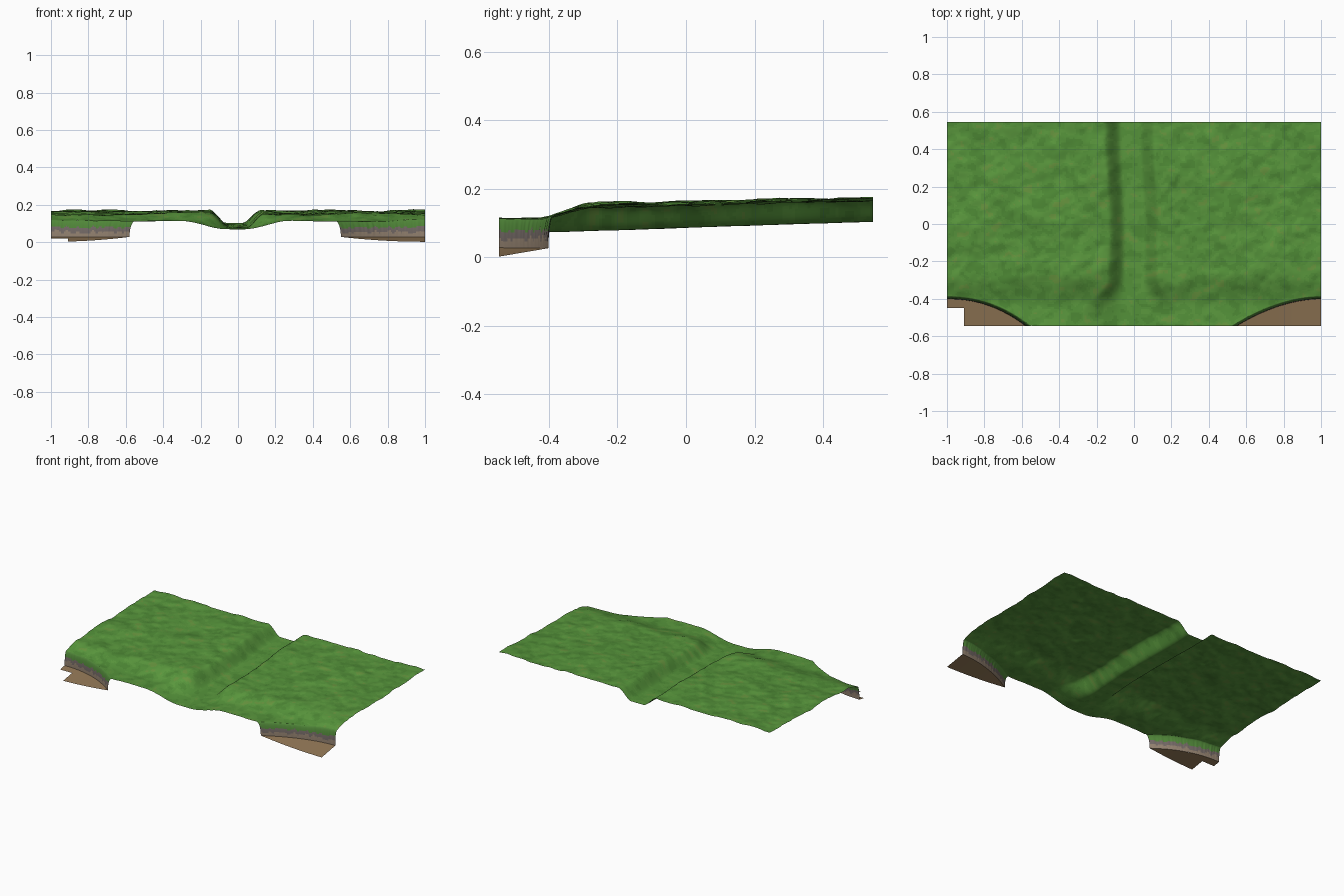
import bpy
import bmesh
import math
from mathutils import Vector, noise

cube = bpy.data.objects.get("Cube")
if cube:
    bpy.data.objects.remove(cube, do_unlink=True)

FRONT, BACK = -0.545, 0.545
# Hollow on each side: reach towards the middle, curve power
HOLLOWS = {-1: (0.45, 2.2), 1: (0.48, 1.9)}


def material(name, color):
    mat = bpy.data.materials.new(name)
    mat.use_nodes = True
    mat.diffuse_color = (*color, 1)
    bsdf = mat.node_tree.nodes["Principled BSDF"]
    bsdf.inputs["Base Color"].default_value = (*color, 1)
    bsdf.inputs["Roughness"].default_value = 0.9
    return mat


GRASS = [material("grass_dark", (0.075, 0.25, 0.035)),
         material("grass_mid", (0.09, 0.29, 0.042)),
         material("grass_light", (0.105, 0.32, 0.048)),
         material("grass_dry", (0.14, 0.31, 0.05))]
CLIFF = [material("cliff_grass", (0.08, 0.24, 0.04)),
         material("rock_grey", (0.17, 0.14, 0.13)),
         material("rock_tan", (0.29, 0.22, 0.16))]
EARTH = [material("earth", (0.28, 0.18, 0.09))]


def mix(a, b, t):
    return a + (b - a) * t


def smooth(a, b, x):
    t = min(max((x - a) / (b - a), 0), 1)
    return t * t * (3 - 2 * t)


def bumps(x, y, scale):
    return noise.noise(Vector((x * scale, y * scale, 0.37)))


def ground(x, y):
    """Height of the grass: two gently rising plateaus with a valley between."""
    rise = smooth(-0.44, -0.26, y)
    plateau = mix(0.113, 0.152, rise) + 0.022 * max(0, y + 0.26)
    rough = 0.011 * bumps(x, y, 4) + 0.006 * bumps(x, y, 11) + 0.003 * bumps(x, y, 26)
    plateau += rough * mix(0.45, 1, rise)
    floor = 0.086 + 0.032 * y + 0.1 * rough
    centre = -0.01 + 0.012 * math.sin(5 * y + 2)
    outer = mix(0.29, 0.14, smooth(-0.5, -0.3, y))
    bank = smooth(0.045, outer, abs(x - centre))
    return mix(floor, plateau, bank)


def rim(side, s, inset=0):
    """Point on the hollow's rim, from the outer side (s=0) to the front (s=1)."""
    reach, power = HOLLOWS[side]
    top = -0.385 - 0.55 * inset
    return side * (1 - (reach - inset) * s), mix(top, FRONT, s ** power)


def earth_height(s, y):
    return 0.002 + 0.17 * (y - FRONT) + 0.026 * s * s


def sheet(name, nu, nv, point, mats, pick=None):
    """Smooth grid surface from point(u, v), with normals turned upward."""
    bm = bmesh.new()
    rows = [[bm.verts.new(point(i / nu, j / nv)) for i in range(nu + 1)]
            for j in range(nv + 1)]
    for j in range(nv):
        for i in range(nu):
            quad = (rows[j][i], rows[j][i + 1], rows[j + 1][i + 1], rows[j + 1][i])
            face = bm.faces.new(quad)
            face.smooth = True
            if pick:
                face.material_index = pick(face.calc_center_median(), (j + 0.5) / nv)
    bm.normal_update()
    if sum(f.normal.z for f in bm.faces) < 0:
        bmesh.ops.reverse_faces(bm, faces=bm.faces)
    mesh = bpy.data.meshes.new(name)
    bm.to_mesh(mesh)
    bm.free()
    for mat in mats:
        mesh.materials.append(mat)
    obj = bpy.data.objects.new(name, mesh)
    bpy.context.collection.objects.link(obj)
    return obj


# Grass, trimmed at the front along both hollows
def grass_point(u, v):
    x = mix(-1, 1, u)
    side = -1 if x < 0 else 1
    s = min((1 - abs(x)) / HOLLOWS[side][0], 1)
    y = mix(rim(side, s)[1], BACK, v)
    return x, y, ground(x, y)


def grass_shade(p, v):
    tone = bumps(p.x + 0.5 * p.y, 1.6 * p.y - 0.4 * p.x, 13) + 0.5 * bumps(p.x, p.y, 34)
    return sum(tone > limit for limit in (-0.35, 0.1, 0.55))


sheet("grassland", 220, 120, grass_point, GRASS, grass_shade)


# Rocky bank with a rounded grassy lip
def cliff_point(side):
    def point(s, v):
        turn = v * math.pi / 2
        ripple = 0.005 * noise.noise(Vector((s * 30, side, 0))) * math.sin(math.pi * v)
        x, y = rim(side, s, 0.03 * math.sin(turn) + ripple)
        lip = ground(*rim(side, s))
        base = earth_height(s, rim(side, s, 0.03)[1])
        return x, y, mix(lip, base, 1 - math.cos(turn))
    return point


def cliff_shade(p, v):
    streak = bumps(p.x, p.y, 40)
    if v < 0.6 + 0.12 * streak:
        return 0
    return 1 if v < 0.8 + 0.15 * streak else 2


# Bare earth at the bottom, between two positions along the rim
def earth_point(side, start, end, front):
    def point(u, v):
        s = mix(start, end, u)
        x, y = rim(side, s, 0.03)
        y = mix(y, front, v)
        return x, y, earth_height(s, y)
    return point


for side, word in ((-1, "right"), (1, "left")):
    sheet(f"{word}_cliff", 110, 14, cliff_point(side), CLIFF, cliff_shade)
    notch = 0.09 / (HOLLOWS[side][0] - 0.03)
    step = -0.45 if side < 0 else FRONT
    sheet(f"{word}_earth_outer", 6, 4, earth_point(side, 0, notch, step), EARTH)
    sheet(f"{word}_earth", 30, 6, earth_point(side, notch, 1, FRONT), EARTH)
